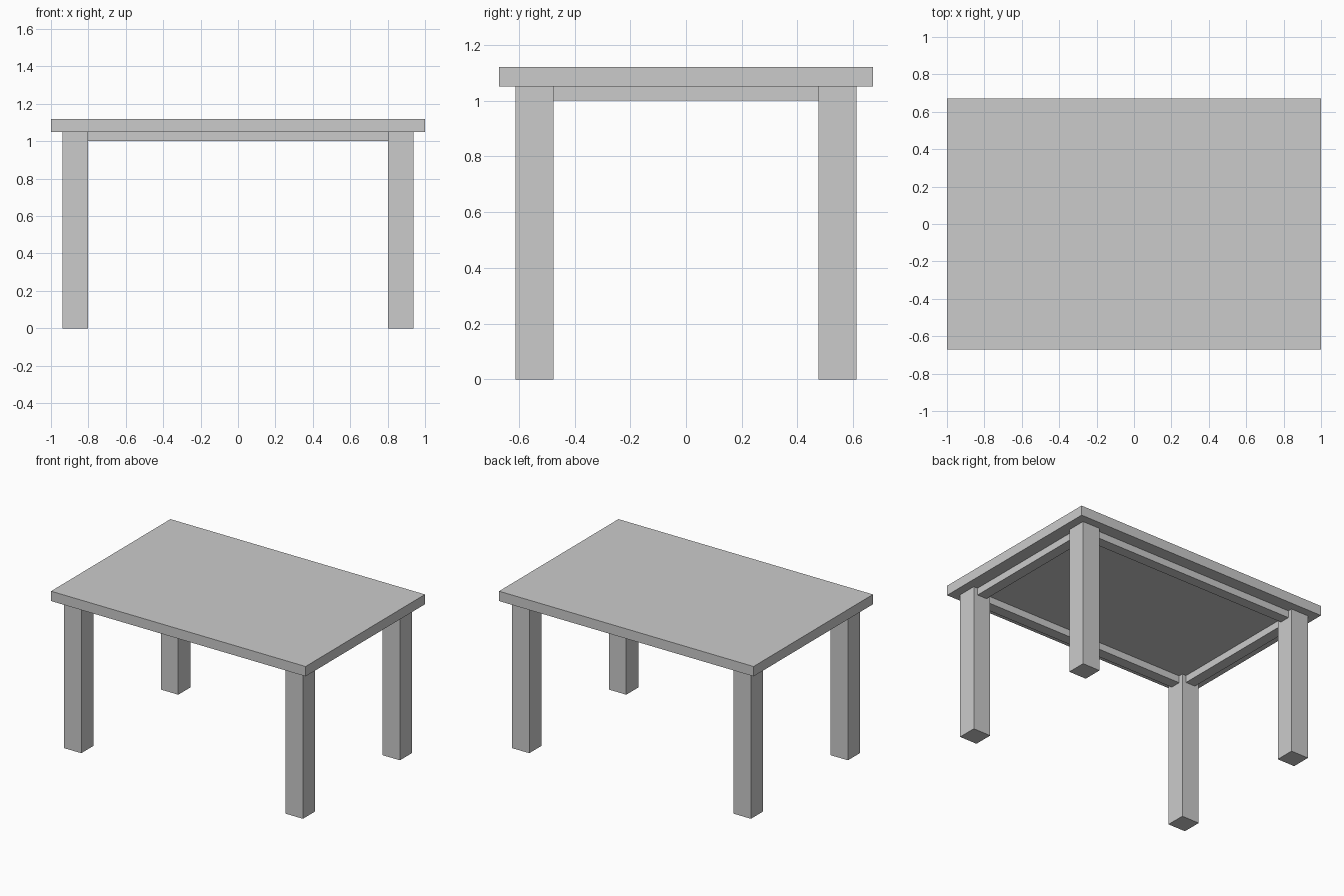
import bpy

cube = bpy.data.objects.get("Cube")
if cube:
    bpy.data.objects.remove(cube, do_unlink=True)

# Plain grey finish for the whole table
GREY = (0.6, 0.6, 0.6, 1.0)
grey = bpy.data.materials.new("plain grey")
grey.use_nodes = True
grey.diffuse_color = GREY
grey.node_tree.nodes["Principled BSDF"].inputs["Base Color"].default_value = GREY


def box(name, x, y, z_low, z_high, width, depth):
    """Box centred on x and y, spanning z_low to z_high."""
    height = z_high - z_low
    bpy.ops.mesh.primitive_cube_add(size=1, location=(x, y, z_low + height / 2))
    part = bpy.context.object
    part.name = name
    part.scale = (width, depth, height)
    bpy.ops.object.transform_apply(location=False, rotation=False, scale=True)
    part.data.materials.append(grey)
    return part


LENGTH, DEPTH, HEIGHT = 2.0, 1.34, 1.12
UNDERSIDE = 1.05            # bottom of the table top
LEG = 0.137                 # leg thickness
LEG_X, LEG_Y = 0.871, 0.544  # leg centres
RAIL, RAIL_LOW = 0.075, 1.0  # rail thickness and bottom

# Table top
box("table_top", 0, 0, UNDERSIDE, HEIGHT, LENGTH, DEPTH)

# Legs
for y_name, sy in (("front", -1), ("back", 1)):
    for x_name, sx in (("left", 1), ("right", -1)):
        box(f"{y_name}_{x_name}_leg", sx * LEG_X, sy * LEG_Y, 0, UNDERSIDE, LEG, LEG)

# Rails between the legs, centred on the leg thickness
for name, sy in (("front_rail", -1), ("back_rail", 1)):
    box(name, 0, sy * LEG_Y, RAIL_LOW, UNDERSIDE, 2 * LEG_X - LEG, RAIL)
for name, sx in (("left_rail", 1), ("right_rail", -1)):
    box(name, sx * LEG_X, 0, RAIL_LOW, UNDERSIDE, RAIL, 2 * LEG_Y - LEG)
